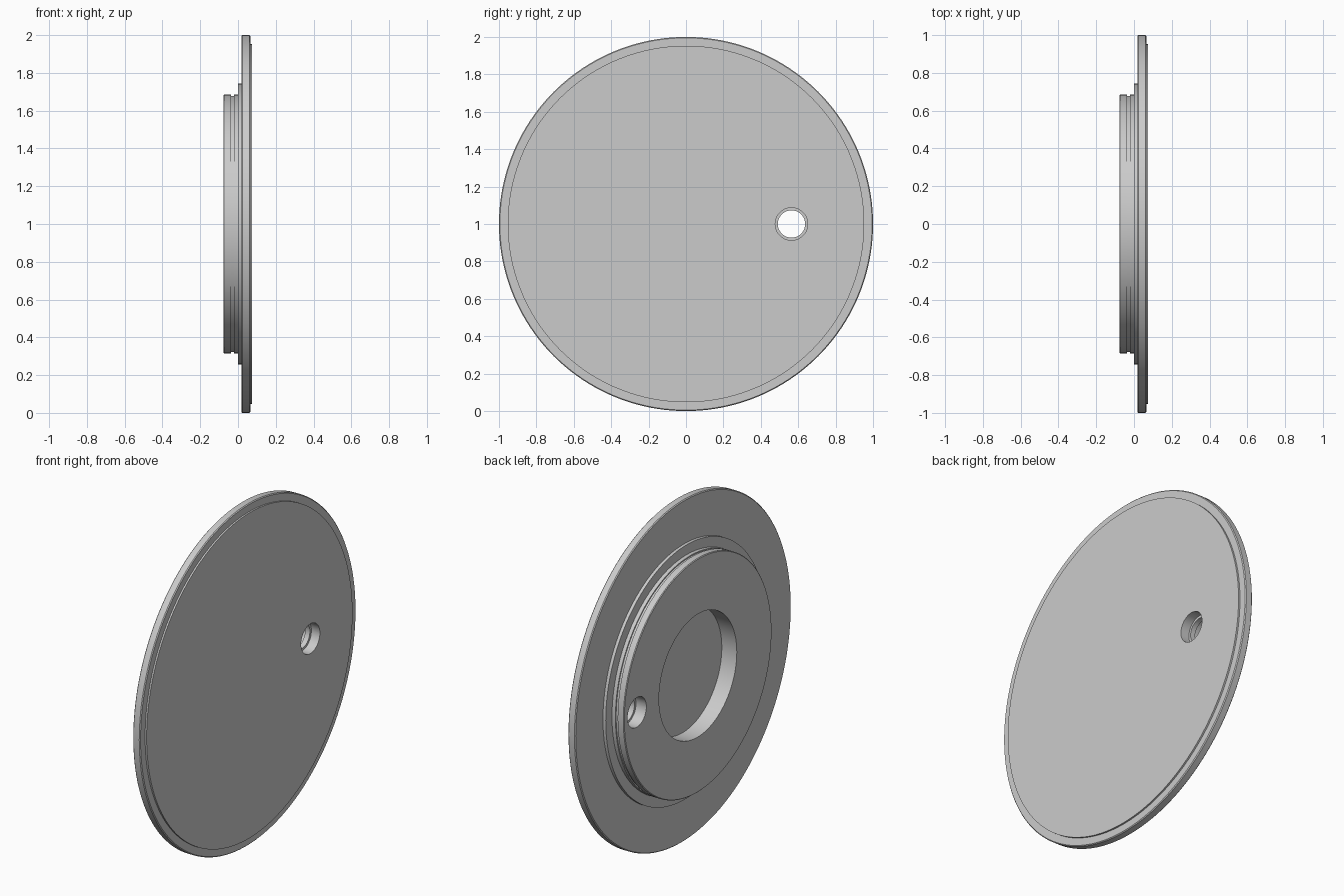
import bpy, bmesh, math
from mathutils import Vector, Matrix

cube = bpy.data.objects.get("Cube")
if cube:
    bpy.data.objects.remove(cube, do_unlink=True)

CENTRE = Vector((0, 0, 1))

grey = bpy.data.materials.new("light grey metal")
grey.use_nodes = True
grey.diffuse_color = (0.6, 0.6, 0.6, 1)
grey.node_tree.nodes["Principled BSDF"].inputs["Base Color"].default_value = (0.6, 0.6, 0.6, 1)


def lathe(name, profile, origin, segments):
    """Turn (x, radius) points around the x axis through origin."""
    bm = bmesh.new()
    verts = [bm.verts.new((x, 0, r)) for x, r in profile]
    edges = [bm.edges.new(pair) for pair in zip(verts, verts[1:])]
    bmesh.ops.spin(bm, geom=verts + edges, cent=(0, 0, 0), axis=(1, 0, 0),
                   angle=math.tau, steps=segments, use_merge=False)
    bmesh.ops.remove_doubles(bm, verts=bm.verts, dist=0.0001)
    bmesh.ops.recalc_face_normals(bm, faces=bm.faces)
    bm.transform(Matrix.Translation(origin))
    mesh = bpy.data.meshes.new(name)
    bm.to_mesh(mesh)
    bm.free()
    mesh.materials.append(grey)
    obj = bpy.data.objects.new(name, mesh)
    bpy.context.collection.objects.link(obj)
    return obj


# Stepped disc: recessed hub on the -x side, flange, raised face on the +x side
disc = lathe("flanged_disc", [
    (0.02, 0), (0.02, 0.36), (-0.077, 0.36),               # round pocket
    (-0.077, 0.681), (-0.073, 0.685), (-0.037, 0.685),     # hub
    (-0.037, 0.678), (-0.022, 0.678), (-0.022, 0.685),     # hub groove
    (0, 0.685), (0, 0.743), (0.018, 0.743),                # shoulder
    (0.018, 0.995), (0.023, 1), (0.06, 1), (0.065, 0.995), # flange
    (0.065, 0.953), (0.075, 0.953), (0.075, 0),            # raised face
], CENTRE, 160)

# Through hole, counterbored from both sides
cutter = lathe("hole_cutter", [
    (-0.2, 0), (-0.2, 0.087), (-0.01, 0.087), (-0.01, 0.073),
    (0.02, 0.073), (0.02, 0.087), (0.2, 0.087), (0.2, 0),
], CENTRE + Vector((0, 0.564, 0)), 48)
cutter.hide_render = True

cut = disc.modifiers.new("hole", 'BOOLEAN')
cut.operation = 'DIFFERENCE'
cut.solver = 'EXACT'
cut.object = cutter

bpy.ops.object.select_all(action='DESELECT')
disc.select_set(True)
bpy.context.view_layer.objects.active = disc
bpy.ops.object.modifier_apply(modifier=cut.name)
bpy.data.objects.remove(cutter, do_unlink=True)
bpy.ops.object.shade_smooth_by_angle(angle=math.radians(30))
